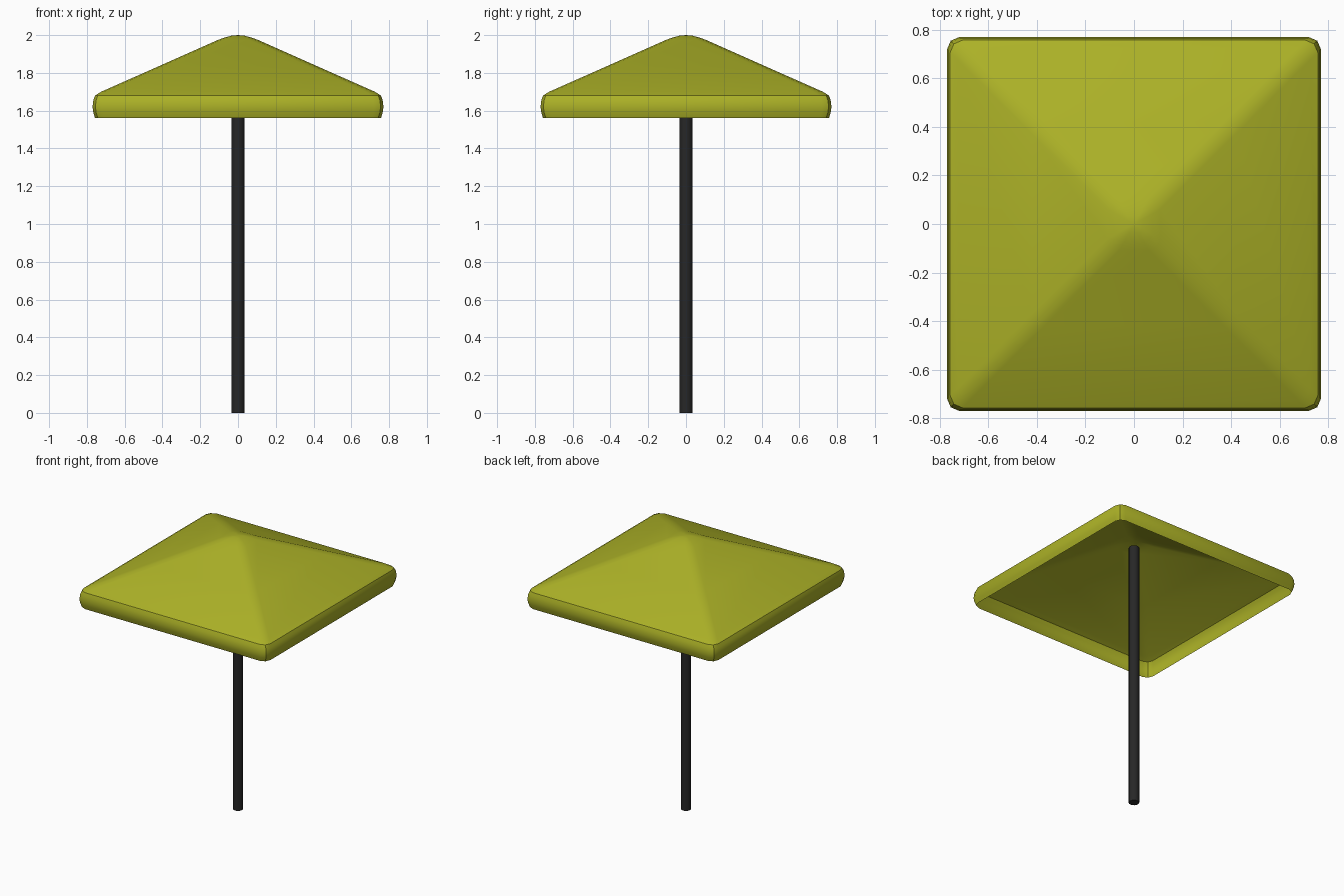
import bpy, bmesh, math

if "Cube" in bpy.data.objects:
    bpy.data.objects.remove(bpy.data.objects["Cube"])


def material(name, rgb):
    m = bpy.data.materials.new(name)
    m.diffuse_color = (*rgb, 1)
    m.use_nodes = True
    m.node_tree.nodes["Principled BSDF"].inputs["Base Color"].default_value = m.diffuse_color
    return m


def ring(bm, h, z):
    # Square ring with softly chamfered corners
    c = min(0.05, h * 0.45)
    k = c * 0.3
    pts = [(h, -(h - c)), (h, h - c), (h - k, h - k)]
    verts = []
    for i in range(4):
        for x, y in pts:
            for _ in range(i):
                x, y = -y, x
            verts.append(bm.verts.new((x, y, z)))
    return verts


# Canopy: thin square cloth with bulging valance, sloped roof and rounded peak
profile = [(0.757, 1.56), (0.766, 1.59), (0.77, 1.62), (0.766, 1.655), (0.757, 1.68),
           (0.725, 1.70), (0.42, 1.835), (0.11, 1.973), (0.075, 1.986), (0.035, 1.997)]
bm = bmesh.new()
rings = [ring(bm, h, z) for h, z in profile]
for a, b in zip(rings, rings[1:]):
    for i in range(12):
        j = (i + 1) % 12
        bm.faces.new((a[i], a[j], b[j], b[i]))
peak = bm.verts.new((0, 0, 2.0))
for i in range(12):
    bm.faces.new((rings[-1][i], rings[-1][(i + 1) % 12], peak))
mesh = bpy.data.meshes.new("canopy")
bm.to_mesh(mesh)
bm.free()
canopy = bpy.data.objects.new("canopy", mesh)
bpy.context.collection.objects.link(canopy)
mesh.materials.append(material("olive_cloth", (0.41, 0.44, 0.02)))
bpy.ops.object.select_all(action='DESELECT')
canopy.select_set(True)
bpy.context.view_layer.objects.active = canopy
bpy.ops.object.shade_smooth_by_angle(angle=math.radians(32))

# Pole reaching up under the peak
bpy.ops.mesh.primitive_cylinder_add(vertices=16, radius=0.035, depth=1.95, location=(0, 0, 0.975))
pole = bpy.context.object
pole.name = "pole"
pole.data.materials.append(material("black_metal", (0.02, 0.02, 0.02)))
bpy.ops.object.shade_smooth_by_angle(angle=math.radians(40))
